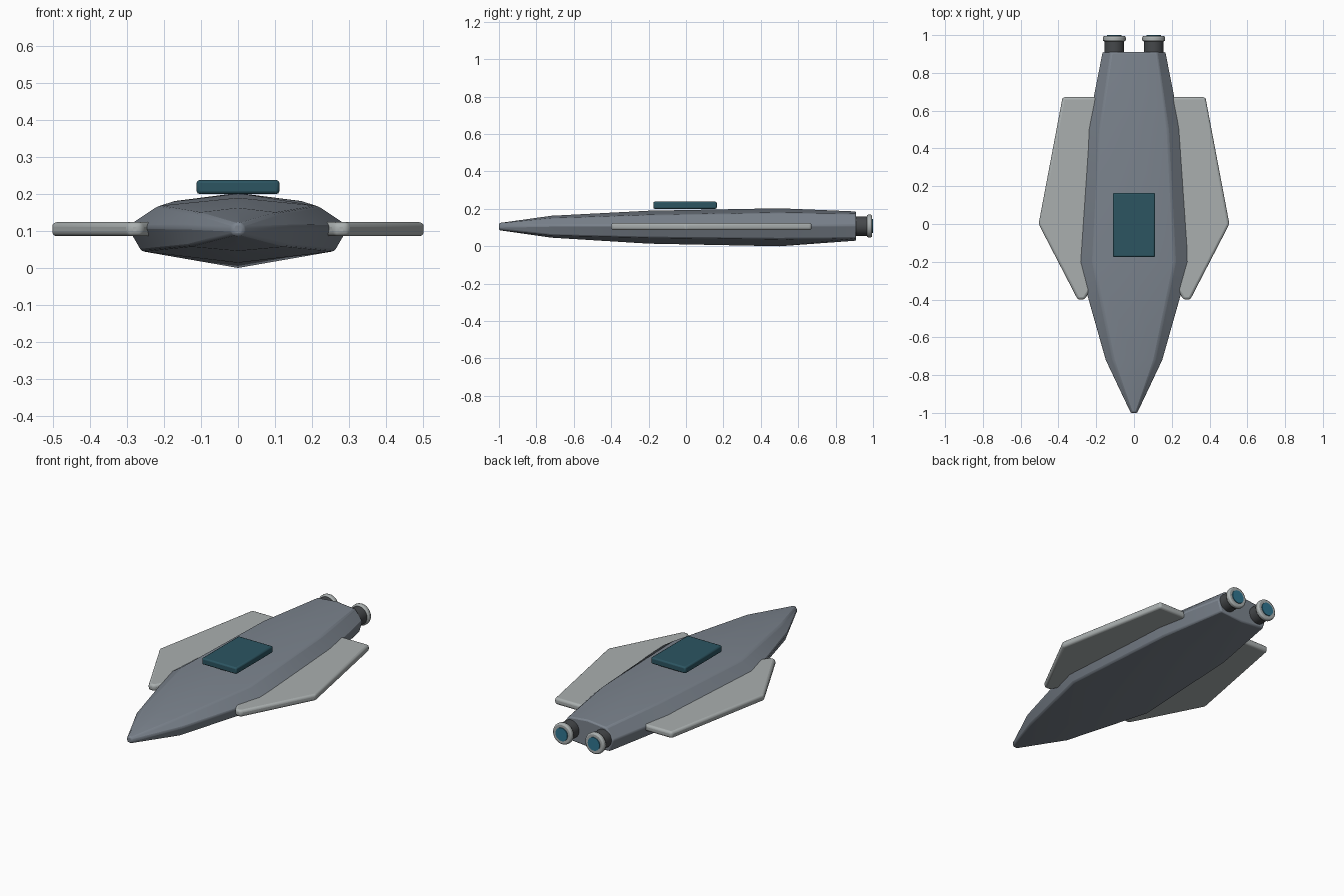
import bpy, bmesh
from math import pi, radians

if "Cube" in bpy.data.objects:
    bpy.data.objects.remove(bpy.data.objects["Cube"])


def material(name, rgb):
    m = bpy.data.materials.new(name)
    m.diffuse_color = (*rgb, 1)
    m.use_nodes = True
    m.node_tree.nodes["Principled BSDF"].inputs["Base Color"].default_value = m.diffuse_color
    return m


HULL = material("hull_grey", (0.20, 0.23, 0.27))
WING = material("wing_grey", (0.40, 0.43, 0.43))
DARK = material("dark_metal", (0.06, 0.065, 0.07))
TEAL = material("canopy_teal", (0.025, 0.09, 0.12))
GLOW = material("engine_blue", (0.03, 0.18, 0.28))


def finish(obj, mat, bevel=0, segments=2, angle=30):
    obj.data.materials.append(mat)
    if bevel:
        b = obj.modifiers.new("bevel", 'BEVEL')
        b.width, b.segments = bevel, segments
        b.limit_method, b.angle_limit = 'ANGLE', radians(angle)
    bpy.ops.object.select_all(action='DESELECT')
    obj.select_set(True)
    bpy.context.view_layer.objects.active = obj
    bpy.ops.object.shade_smooth_by_angle(angle=radians(30))
    return obj


def from_rings(name, rings):
    """Skin a list of equal closed rings and cap both ends."""
    bm = bmesh.new()
    loops = [[bm.verts.new(p) for p in r] for r in rings]
    n = len(loops[0])
    for a, b in zip(loops, loops[1:]):
        for i in range(n):
            j = (i + 1) % n
            bm.faces.new((a[i], a[j], b[j], b[i]))
    bm.faces.new(loops[0])
    bm.faces.new(loops[-1])
    bmesh.ops.recalc_face_normals(bm, faces=bm.faces)
    mesh = bpy.data.meshes.new(name)
    bm.to_mesh(mesh)
    bm.free()
    obj = bpy.data.objects.new(name, mesh)
    bpy.context.collection.objects.link(obj)
    return obj


# Hull: y, half width, keel z, chine z, side z, shoulder z, top z
stations = [(-1.00, 0.018, 0.086, 0.090, 0.106, 0.120, 0.124),
            (-0.72, 0.152, 0.046, 0.058, 0.112, 0.150, 0.163),
            (-0.20, 0.300, 0.014, 0.045, 0.112, 0.168, 0.190),
            (0.50, 0.250, 0.000, 0.038, 0.112, 0.180, 0.203),
            (0.91, 0.168, 0.030, 0.042, 0.112, 0.174, 0.186)]
rings = []
for y, w, keel, chine, side, shoulder, top in stations:
    half = [(0.87 * w, chine), (w, side), (0.72 * w, shoulder)]
    ring = [(0, keel)] + half + [(0, top)] + [(-x, z) for x, z in reversed(half)]
    rings.append([(x, y, z) for x, z in ring])
finish(from_rings("hull", rings), HULL, 0.008)

# Wings: thin swept slabs with softened rims
plan = [(0.20, -0.30), (0.262, -0.40), (0.298, -0.40), (0.505, 0.0),
        (0.378, 0.672), (0.15, 0.672)]
for side, label in ((1, "right"), (-1, "left")):
    layers = [[(side * x, y, z) for x, y in plan] for z in (0.086, 0.124)]
    finish(from_rings(label + "_wing", layers), WING, 0.013, 3)

# Canopy slab
bpy.ops.mesh.primitive_cube_add(size=1, location=(0, -0.005, 0.219))
canopy = bpy.context.object
canopy.name = "canopy"
canopy.scale = (0.224, 0.34, 0.038)
bpy.ops.object.transform_apply(location=False, rotation=False, scale=True)
finish(canopy, TEAL, 0.008)


# Engines: barrel, nozzle ring and glowing disc
def cylinder(name, x, radius, y0, y1, mat, bevel=0):
    bpy.ops.mesh.primitive_cylinder_add(
        vertices=32, radius=radius, depth=y1 - y0,
        location=(x, (y0 + y1) / 2, 0.108), rotation=(pi / 2, 0, 0))
    obj = bpy.context.object
    obj.name = name
    return finish(obj, mat, bevel)


for side, label in ((1, "right"), (-1, "left")):
    x = side * 0.104
    cylinder(label + "_engine_barrel", x, 0.052, 0.86, 0.975, DARK)
    cylinder(label + "_nozzle_ring", x, 0.061, 0.967, 0.995, WING, 0.008)
    cylinder(label + "_engine_glow", x, 0.038, 0.96, 1.0, GLOW)
